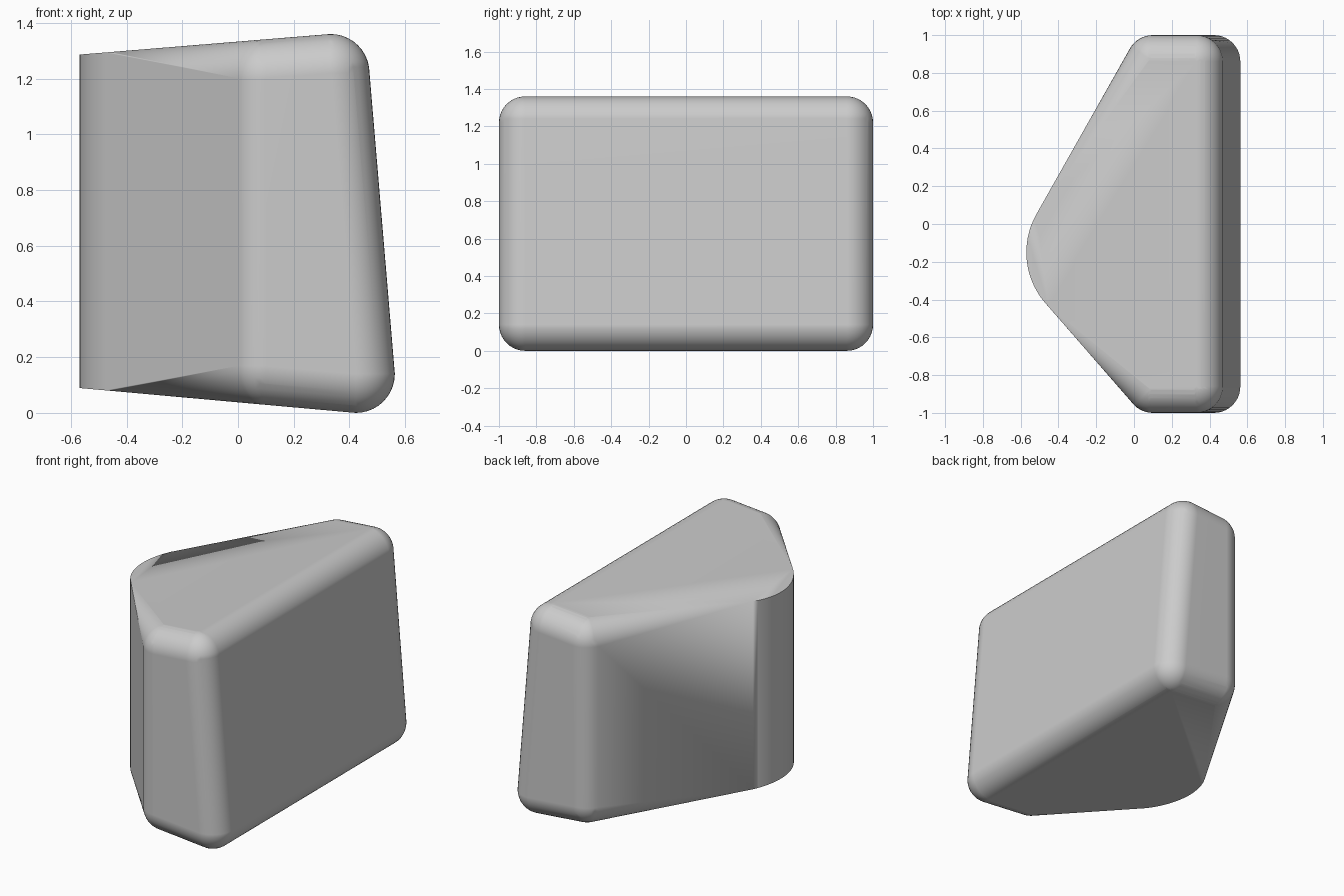
import bpy
import bmesh
from math import sin, cos, radians
from mathutils import Matrix

cube = bpy.data.objects.get("Cube")
if cube:
    bpy.data.objects.remove(cube, do_unlink=True)

R = 0.14            # edge rounding
NOSE_R = 0.41       # rounding of the nose in plan


def top_z(x):
    return 1.36 + 0.082 * (x - 0.332)


def bottom_z(x):
    return 0.09 * (0.423 - x)


bm = bmesh.new()

# Rounded corners of the back slab: (x, height function, direction inwards)
for x, height, inward in ((0.332, top_z, -1), (0.1, top_z, -1),
                          (0.423, bottom_z, 1), (0.1, bottom_z, 1)):
    for y in (R - 1, 1 - R):
        place = Matrix.Translation((x, y, height(x) + inward * R))
        bmesh.ops.create_uvsphere(bm, u_segments=40, v_segments=20,
                                  radius=R, matrix=place)

# Sharp-edged nose arc, top and bottom
steps = 16
for i in range(steps + 1):
    a = radians(150 + 74 * i / steps)
    x, y = -0.16 + NOSE_R * cos(a), -0.15 + NOSE_R * sin(a)
    bm.verts.new((x, y, top_z(x)))
    bm.verts.new((x, y, bottom_z(x)))

# Wrap everything in one skin, then keep only that skin
bmesh.ops.delete(bm, geom=bm.edges[:], context='EDGES_FACES')
hull = bmesh.ops.convex_hull(bm, input=bm.verts[:])
spare = [v for v in bm.verts if not v.link_faces]
bmesh.ops.delete(bm, geom=spare, context='VERTS')
bmesh.ops.dissolve_limit(bm, angle_limit=radians(1.5),
                         verts=bm.verts[:], edges=bm.edges[:])
bmesh.ops.recalc_face_normals(bm, faces=bm.faces[:])

mesh = bpy.data.meshes.new("wedge_body")
bm.to_mesh(mesh)
bm.free()
body = bpy.data.objects.new("wedge_body", mesh)
bpy.context.collection.objects.link(body)

# Plain grey finish
grey = bpy.data.materials.new("light_grey")
grey.use_nodes = True
colour = (0.6, 0.6, 0.6, 1)
grey.diffuse_color = colour
grey.node_tree.nodes["Principled BSDF"].inputs["Base Color"].default_value = colour
mesh.materials.append(grey)

# Smooth roundings, flat broad faces
bpy.ops.object.select_all(action='DESELECT')
body.select_set(True)
bpy.context.view_layer.objects.active = body
bpy.ops.object.shade_smooth_by_angle(angle=radians(30))
weighted = body.modifiers.new("flat_broad_faces", 'WEIGHTED_NORMAL')
weighted.keep_sharp = True
